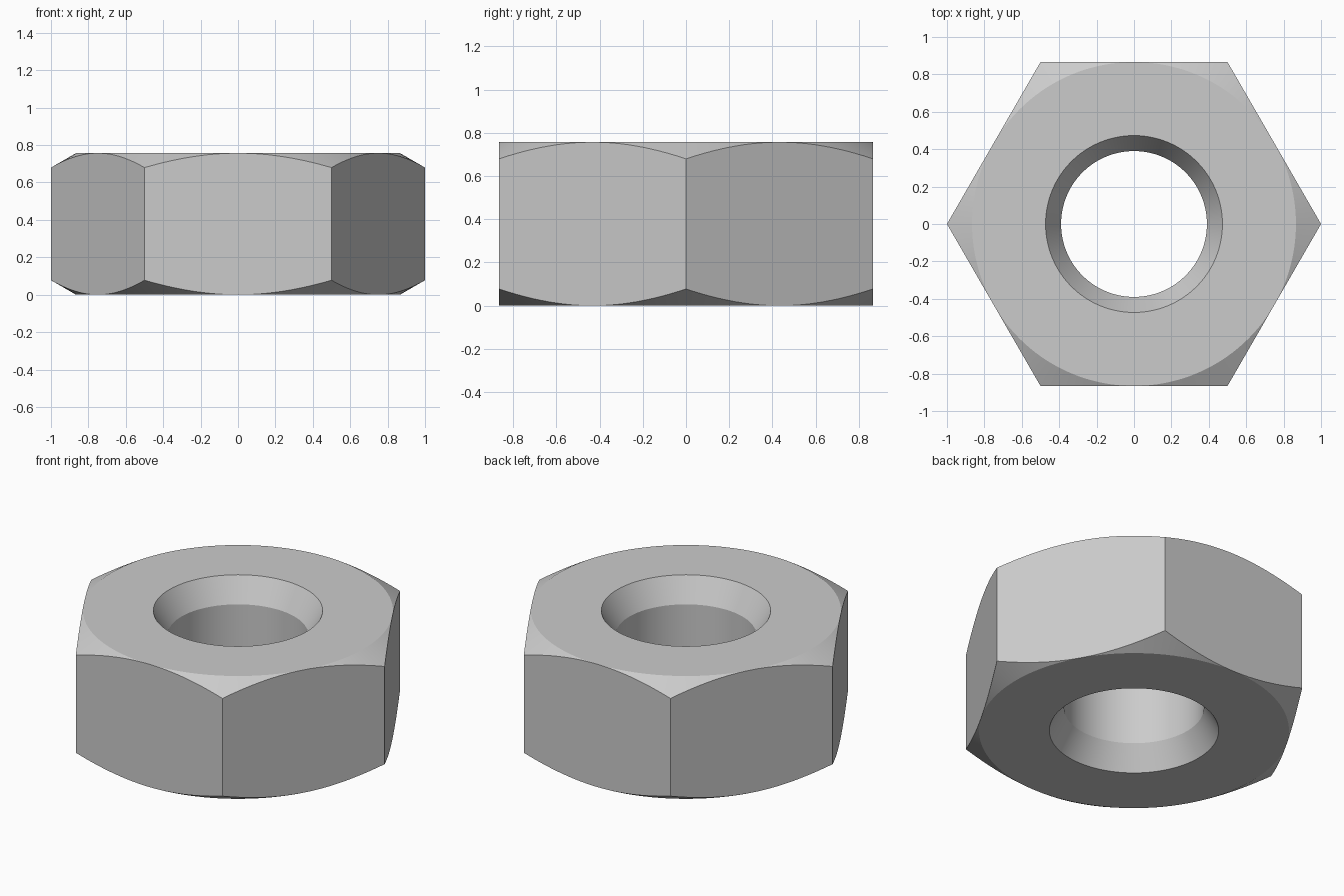
import bpy
import bmesh
from math import cos, sin, pi, sqrt, tan

cube = bpy.data.objects.get("Cube")
if cube:
    bpy.data.objects.remove(cube)

SEGMENTS = 144
HEIGHT = 0.757
FLAT = sqrt(3) / 2          # distance from the axis to each flat side
BORE, MOUTH = 0.39, 0.473   # hole radius, countersink radius
SINK = (MOUTH - BORE) * sqrt(3)


def section(angle):
    """Closed cross-section of the nut at one angle, as (radius, z)."""
    rim = FLAT / cos(angle % (pi / 3) - pi / 6)
    drop = (rim - FLAT) * tan(pi / 6)
    lower = [(BORE, SINK), (MOUTH, 0), (FLAT, 0), (rim, drop)]
    return lower + [(r, HEIGHT - z) for r, z in reversed(lower)]


# Sweep the section around the axis, following the hexagon
bm = bmesh.new()
rings = []
for i in range(SEGMENTS):
    a = 2 * pi * i / SEGMENTS
    rings.append([bm.verts.new((r * cos(a), r * sin(a), z)) for r, z in section(a)])
for i, ring in enumerate(rings):
    following = rings[(i + 1) % SEGMENTS]
    for j in range(len(ring)):
        k = (j + 1) % len(ring)
        bm.faces.new((ring[j], following[j], following[k], ring[k]))
bmesh.ops.remove_doubles(bm, verts=bm.verts, dist=0.00001)
bmesh.ops.recalc_face_normals(bm, faces=bm.faces)

mesh = bpy.data.meshes.new("hex_nut")
bm.to_mesh(mesh)
bm.free()
nut = bpy.data.objects.new("hex_nut", mesh)
bpy.context.collection.objects.link(nut)

# Plain grey metal
steel = bpy.data.materials.new("grey_steel")
steel.use_nodes = True
colour = (0.6, 0.6, 0.6, 1)
steel.diffuse_color = colour
for node in steel.node_tree.nodes:
    if node.type == "BSDF_PRINCIPLED":
        node.inputs["Base Color"].default_value = colour
mesh.materials.append(steel)

# Smooth bore and chamfers, crisp edges between them
bpy.ops.object.select_all(action="DESELECT")
nut.select_set(True)
bpy.context.view_layer.objects.active = nut
bpy.ops.object.shade_smooth_by_angle(angle=pi / 7)
